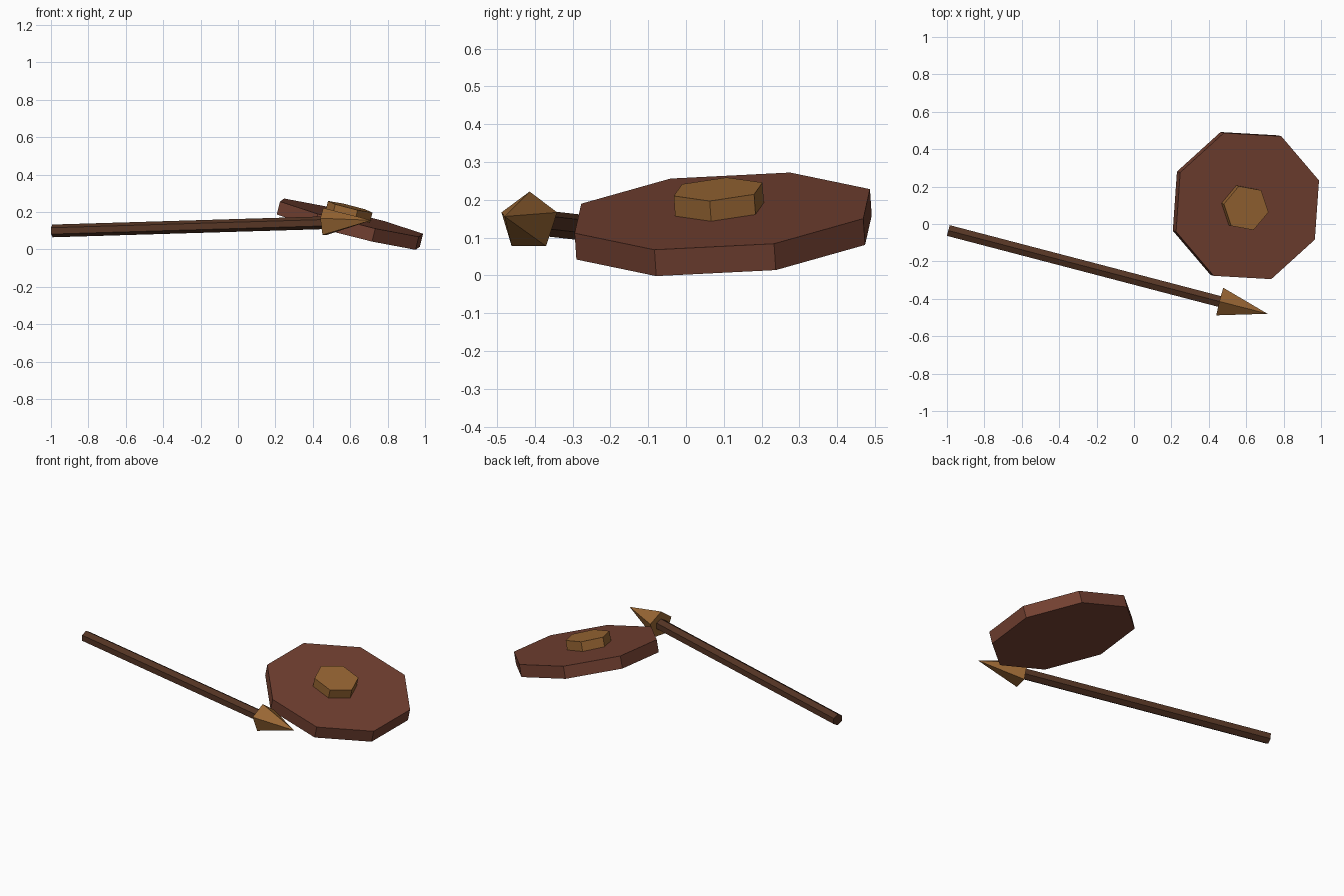
import bpy
import bmesh
from mathutils import Vector, Matrix

cube = bpy.data.objects.get("Cube")
if cube:
    bpy.data.objects.remove(cube, do_unlink=True)


def material(name, rgb):
    mat = bpy.data.materials.new(name)
    mat.use_nodes = True
    mat.diffuse_color = (*rgb, 1)
    mat.node_tree.nodes["Principled BSDF"].inputs["Base Color"].default_value = (*rgb, 1)
    return mat


def tapered(name, base, tip, corner, sides, r1, r2, mat):
    """Flat-sided prism or cone from base to tip, with one corner facing the given direction."""
    axis = (tip - base).normalized()
    across = (corner - axis * corner.dot(axis)).normalized()
    side = axis.cross(across)
    # a cone's first corner lies on its local y axis
    frame = Matrix((side, -across, -axis)).transposed()
    if frame.determinant() < 0:
        frame = Matrix((side, across, -axis)).transposed()
    frame = Matrix((-side, across, axis)).transposed().to_4x4()
    frame.translation = (base + tip) / 2
    bm = bmesh.new()
    bmesh.ops.create_cone(bm, cap_ends=True, segments=sides, radius1=r1, radius2=r2,
                          depth=(tip - base).length, matrix=frame)
    bmesh.ops.remove_doubles(bm, verts=bm.verts, dist=0.0001)
    bmesh.ops.recalc_face_normals(bm, faces=bm.faces)
    mesh = bpy.data.meshes.new(name)
    bm.to_mesh(mesh)
    bm.free()
    mesh.materials.append(mat)
    obj = bpy.data.objects.new(name, mesh)
    bpy.context.collection.objects.link(obj)
    return obj


shield_wood = material("red brown wood", (0.17, 0.052, 0.031))
shaft_wood = material("dark wood", (0.092, 0.036, 0.018))
bronze = material("bronze", (0.32, 0.135, 0.034))

# Shield: tilted octagonal slab with a hexagonal boss
normal = Vector((0.25, -0.068, 1)).normalized()
face = Vector((0.607, 0.096, 0.17))
tapered("shield", face - normal * 0.072, face, Vector((0.385, 0.125, 0)), 8, 0.415, 0.415, shield_wood)
boss_top = Vector((0.6, 0.085, 0.228))
tapered("shield_boss", boss_top - normal * 0.075, boss_top, Vector((0.115, -0.022, 0)), 6,
        0.125, 0.125, bronze)

# Spear: six-sided shaft and five-sided pointed head, both with a corner upwards
up = Vector((0, 0, 1))
butt = Vector((-0.992, -0.035, 0.099))
head_base = Vector((0.46, -0.415, 0.142))
point = Vector((0.714, -0.48, 0.156))
tapered("spear_shaft", butt, head_base.lerp(point, 0.1), up, 6, 0.034, 0.034, shaft_wood)
tapered("spear_head", head_base, point, up, 5, 0.08, 0, bronze)
